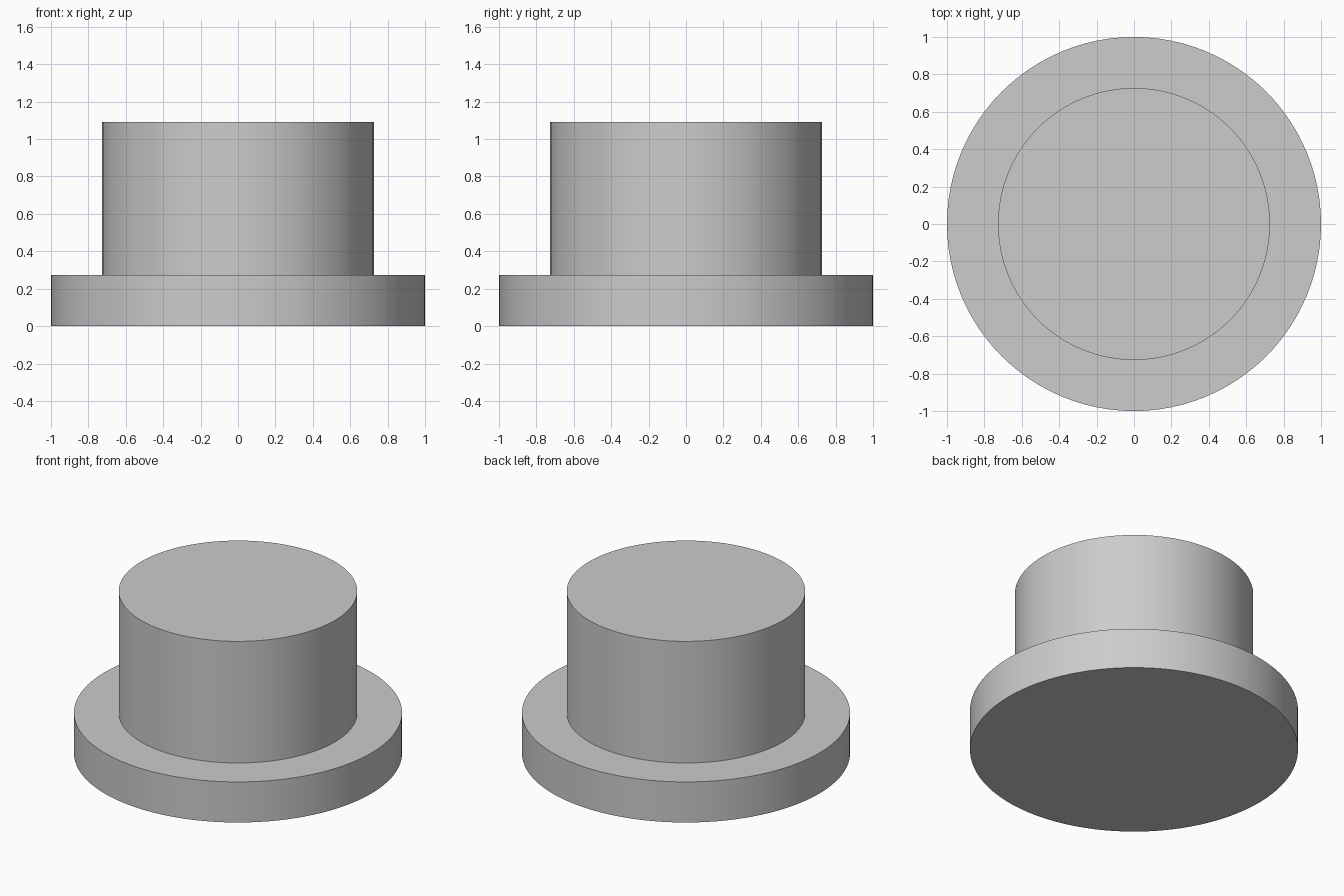
import bpy
import bmesh
import math

if "Cube" in bpy.data.objects:
    bpy.data.objects.remove(bpy.data.objects["Cube"])

SIDES = 96

grey = bpy.data.materials.new("plain_grey")
grey.diffuse_color = (0.604, 0.604, 0.604, 1.0)
grey.use_nodes = True
grey.node_tree.nodes["Principled BSDF"].inputs["Base Color"].default_value = grey.diffuse_color

# Stepped half profile (radius, height): wide flange, then narrower drum
profile = [(1.0, 0.0), (1.0, 0.273), (0.727, 0.273), (0.727, 1.091)]

bm = bmesh.new()
rings = []
for radius, z in profile:
    rings.append([bm.verts.new((radius * math.cos(2 * math.pi * i / SIDES),
                                radius * math.sin(2 * math.pi * i / SIDES), z))
                  for i in range(SIDES)])

# Walls and flange ledge
for low, high in zip(rings, rings[1:]):
    for i in range(SIDES):
        j = (i + 1) % SIDES
        bm.faces.new((low[i], low[j], high[j], high[i]))

# Bottom and top caps
bm.faces.new(rings[0][::-1])
bm.faces.new(rings[-1])

mesh = bpy.data.meshes.new("flanged_drum")
bm.to_mesh(mesh)
bm.free()
mesh.materials.append(grey)

drum = bpy.data.objects.new("flanged_drum", mesh)
bpy.context.collection.objects.link(drum)
bpy.context.view_layer.objects.active = drum
drum.select_set(True)
bpy.ops.object.shade_smooth_by_angle(angle=math.radians(30))
